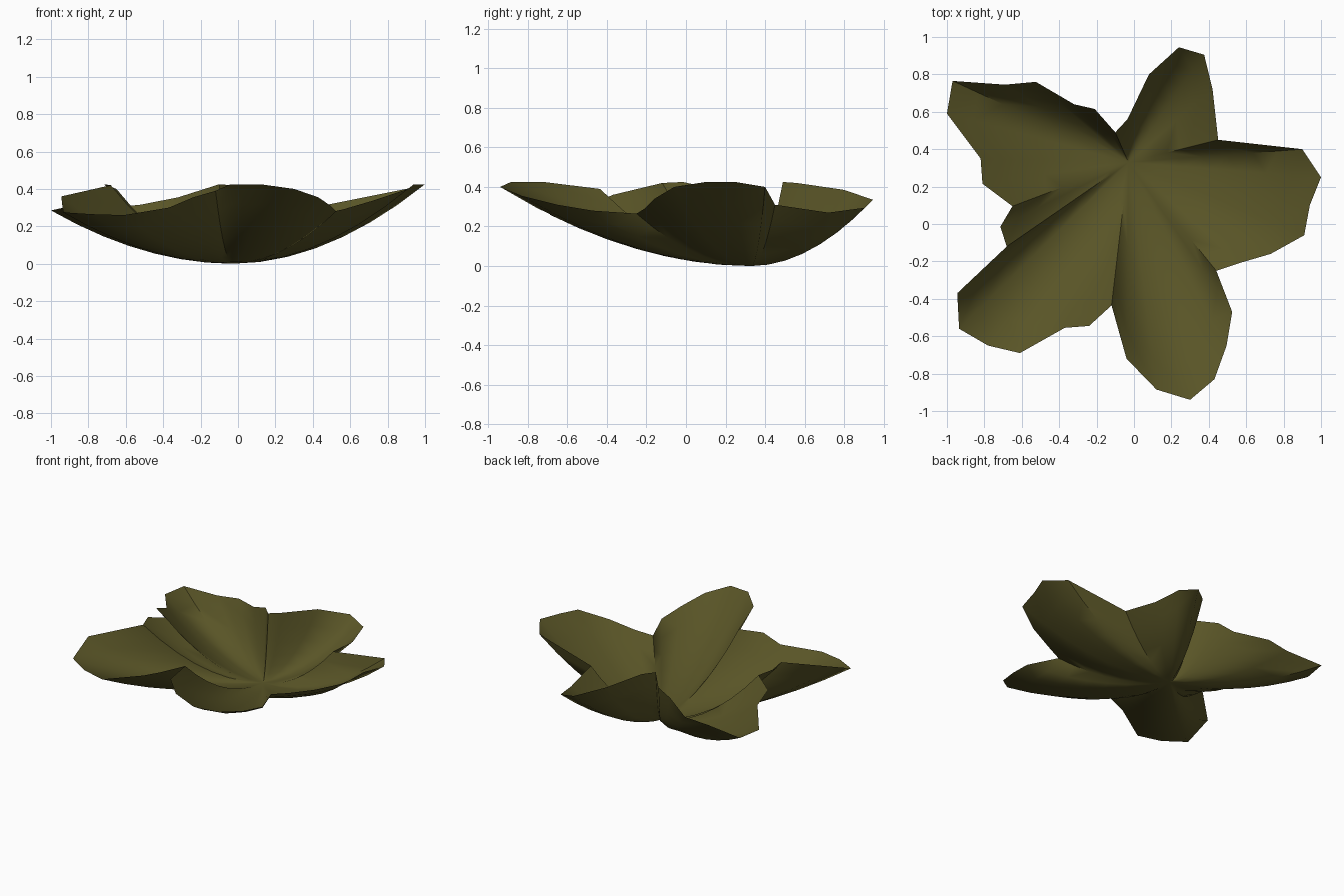
import bpy
import bmesh
from mathutils import Vector

# Rim of the five-lobed cup, counterclockwise: x, y, height
LOBES = [
    # right lobe
    [(0.44, -0.25, .265), (0.56, -0.21, .29), (0.73, -0.16, .34), (0.91, -0.06, .40),
     (0.94, 0.10, .425), (1.0, 0.25, .425), (0.90, 0.40, .40)],
    # back lobe
    [(0.45, 0.45, .31), (0.42, 0.72, .27), (0.375, 0.905, .295), (0.24, 0.945, .335),
     (0.08, 0.80, .385), (-0.035, 0.56, .42)],
    # back left lobe
    [(-0.10, 0.49, .425), (-0.21, 0.615, .39), (-0.32, 0.64, .355), (-0.525, 0.76, .315),
     (-0.69, 0.745, .30), (-0.97, 0.765, .285), (-1.0, 0.59, .285), (-0.82, 0.35, .325),
     (-0.81, 0.215, .38)],
    # front left lobe
    [(-0.65, 0.095, .40), (-0.715, -0.015, .425), (-0.68, -0.12, .42), (-0.945, -0.37, .36),
     (-0.935, -0.56, .275), (-0.78, -0.65, .265), (-0.61, -0.69, .26), (-0.37, -0.555, .30),
     (-0.24, -0.545, .355)],
    # front lobe
    [(-0.12, -0.435, .39), (-0.04, -0.72, .425), (0.12, -0.885, .425), (0.30, -0.94, .40),
     (0.43, -0.83, .355), (0.495, -0.65, .31), (0.525, -0.47, .28)],
]
CENTRE = Vector((-0.03, 0.33, 0.0))
RINGS = 7
CURVE = 1.95  # bowl profile exponent

olive = bpy.data.materials.new("olive_green")
olive.diffuse_color = (0.10, 0.09, 0.02, 1)

# Fan of curved ribs from the base point out to the rim
rim = [Vector(p) for lobe in LOBES for p in lobe]
bm = bmesh.new()
hub = bm.verts.new(CENTRE)
ribs = []
for p in rim:
    rib = []
    for k in range(1, RINGS + 1):
        t = k / RINGS
        v = CENTRE.lerp(p, t)
        v.z = p.z * t ** CURVE
        rib.append(bm.verts.new(v))
    ribs.append(rib)
for i, a in enumerate(ribs):
    b = ribs[(i + 1) % len(ribs)]
    bm.faces.new((hub, a[0], b[0]))
    for k in range(RINGS - 1):
        bm.faces.new((a[k], a[k + 1], b[k + 1], b[k]))

mesh = bpy.data.meshes.new("lobed_petal_cup")
bm.to_mesh(mesh)
bm.free()
mesh.materials.append(olive)
cup = bpy.data.objects.new("lobed_petal_cup", mesh)
bpy.context.collection.objects.link(cup)

# Smooth shading with crisp creases between lobes
bpy.context.view_layer.objects.active = cup
cup.select_set(True)
bpy.ops.object.shade_smooth_by_angle(angle=0.9)
